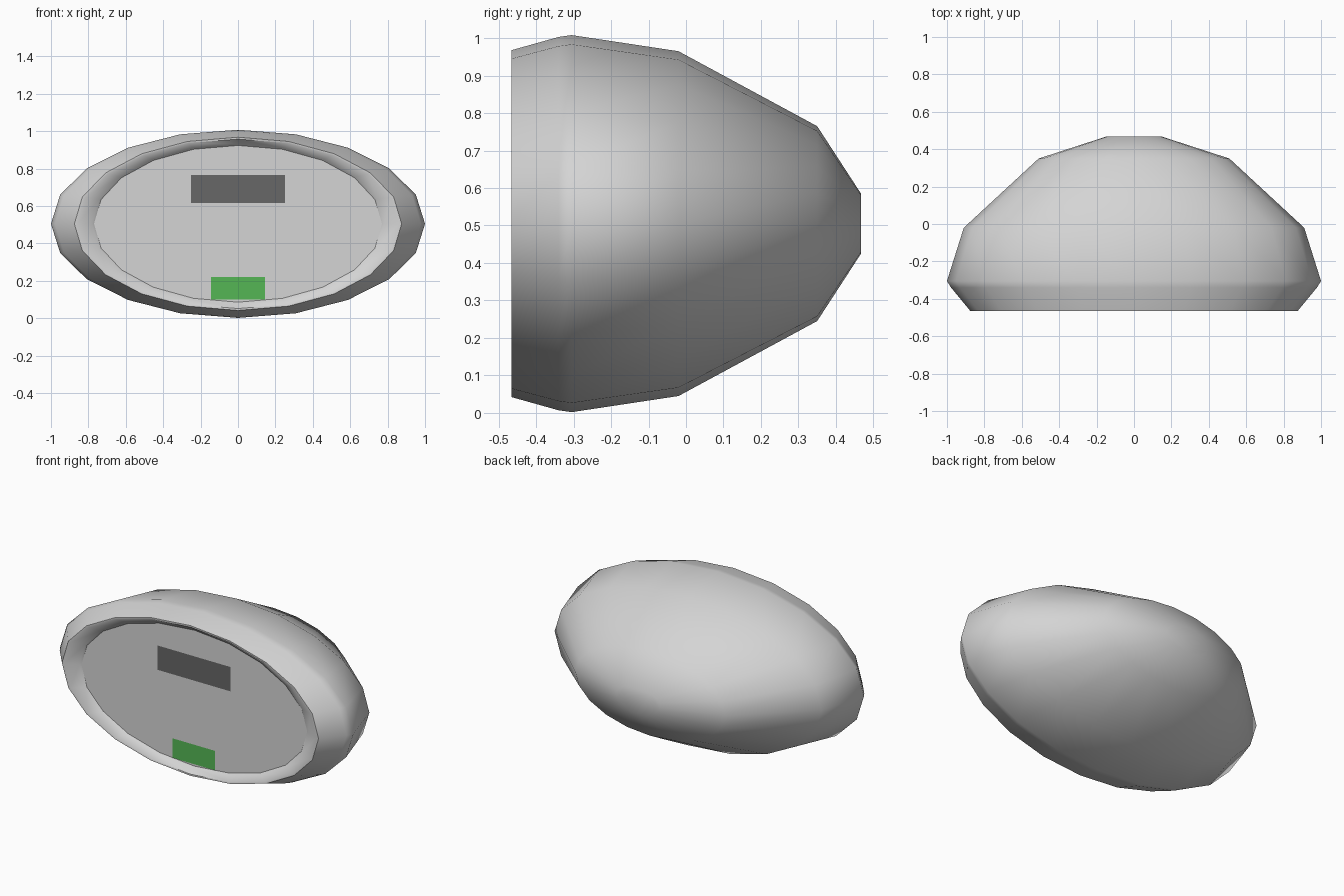
import bpy
import math

if "Cube" in bpy.data.objects:
    bpy.data.objects.remove(bpy.data.objects["Cube"], do_unlink=True)

SIDES = 20
MID_Z = 0.505


def material(name, rgb):
    mat = bpy.data.materials.new(name)
    mat.use_nodes = True
    mat.diffuse_color = (*rgb, 1)
    mat.node_tree.nodes["Principled BSDF"].inputs["Base Color"].default_value = (*rgb, 1)
    return mat


def add_mesh(name, verts, faces, mat):
    mesh = bpy.data.meshes.new(name)
    mesh.from_pydata(verts, [], faces)
    mesh.materials.append(mat)
    mesh.update()
    obj = bpy.data.objects.new(name, mesh)
    bpy.context.collection.objects.link(obj)
    return obj


def ellipse(y, rx, rz):
    angles = [2 * math.pi * i / SIDES for i in range(SIDES)]
    return [(rx * math.cos(a), y, MID_Z + rz * math.sin(a)) for a in angles]


def loft(name, rings, mat):
    """Skin elliptical rings running from front to back and cap the back."""
    verts = [v for ring in rings for v in ellipse(*ring)]
    faces = []
    for r in range(len(rings) - 1):
        a, b = r * SIDES, (r + 1) * SIDES
        for i in range(SIDES):
            j = (i + 1) % SIDES
            faces.append((a + i, a + j, b + j, b + i))
    last = (len(rings) - 1) * SIDES
    faces.append(tuple(last + i for i in range(SIDES)))
    return add_mesh(name, verts, faces, mat)


def plate(name, half_width, bottom, top, y, mat):
    w = half_width
    return add_mesh(name, [(-w, y, bottom), (w, y, bottom), (w, y, top), (-w, y, top)],
                    [(0, 1, 2, 3)], mat)


light_grey = material("light grey", (0.66, 0.66, 0.66))
dark_grey = material("dark grey", (0.135, 0.135, 0.135))
green = material("green", (0.09, 0.47, 0.09))

# Domed housing with a sloping recess inside the front rim: (y, x radius, z radius)
housing = loft("housing", [
    (-0.425, 0.77, 0.419),
    (-0.432, 0.78, 0.426),
    (-0.465, 0.86, 0.453),
    (-0.465, 0.875, 0.463),
    (-0.34, 0.978, 0.498),
    (-0.305, 1.0, 0.503),
    (-0.02, 0.91, 0.46),
    (0.35, 0.51, 0.26),
    (0.467, 0.15, 0.08),
], light_grey)
bpy.context.view_layer.objects.active = housing
housing.select_set(True)
bpy.ops.object.shade_smooth_by_angle(angle=math.radians(50))

# Flat face inside the rim, with its display and indicator
add_mesh("front_panel", ellipse(-0.425, 0.77, 0.419), [tuple(range(SIDES))], light_grey)
plate("display", 0.25, 0.615, 0.765, -0.429, dark_grey)
plate("indicator", 0.145, 0.10, 0.22, -0.429, green)
